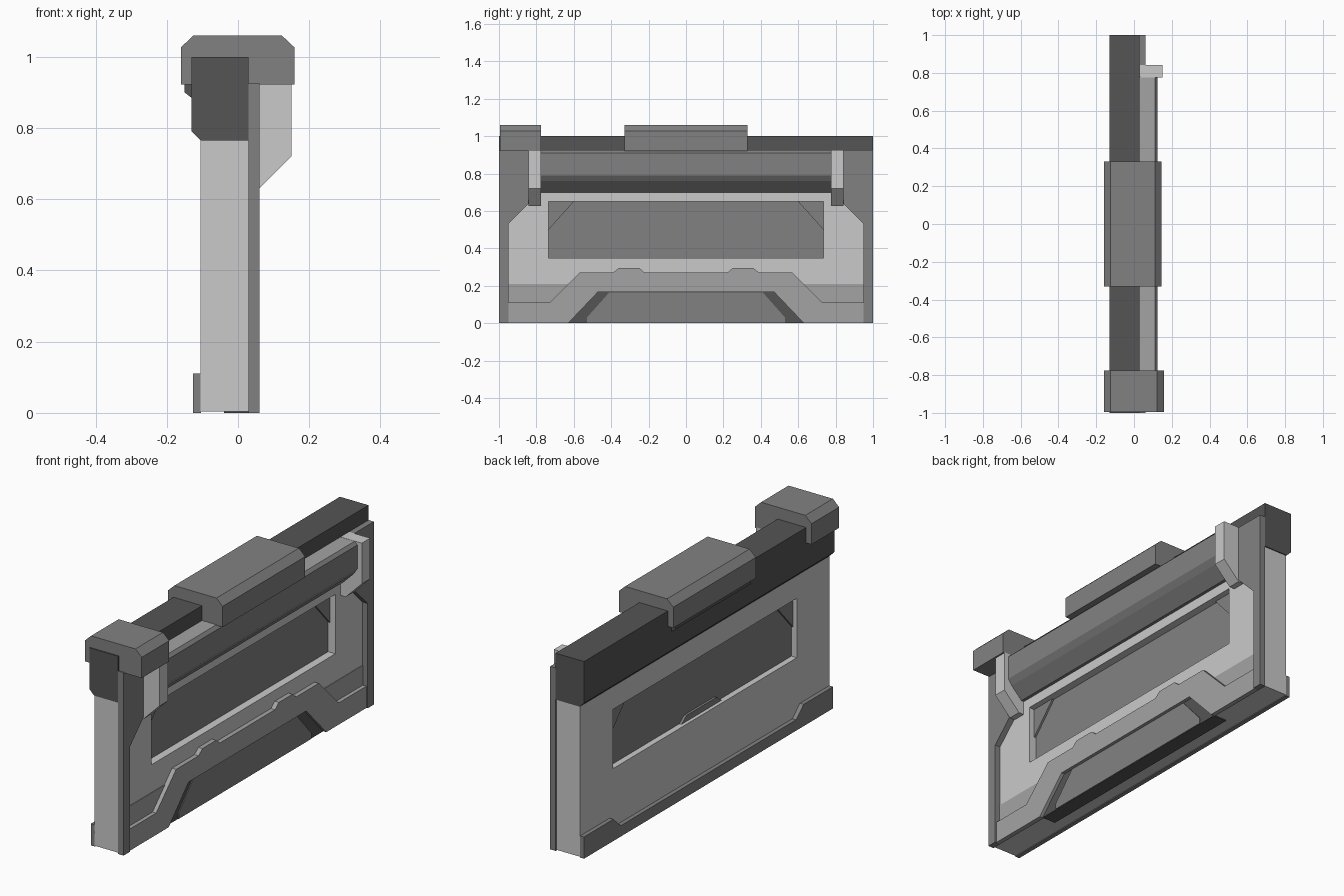
import bpy, bmesh

if "Cube" in bpy.data.objects:
    bpy.data.objects.remove(bpy.data.objects["Cube"])


def material(name, v):
    m = bpy.data.materials.new(name)
    m.diffuse_color = (v, v, v, 1)
    m.use_nodes = True
    m.node_tree.nodes["Principled BSDF"].inputs["Base Color"].default_value = m.diffuse_color
    return m


LIGHT = material("light grey", 0.59)
TRIM = material("pale mid grey", 0.37)
MID = material("mid grey", 0.222)
DARK = material("dark grey", 0.09)


def finish(name, bm, *mats):
    bmesh.ops.recalc_face_normals(bm, faces=bm.faces)
    me = bpy.data.meshes.new(name)
    bm.to_mesh(me)
    bm.free()
    for m in mats:
        me.materials.append(m)
    ob = bpy.data.objects.new(name, me)
    bpy.context.collection.objects.link(ob)
    return ob


def prism(name, pts, axis, a, b, *mats):
    """Extrude a (y,z) profile along x, or an (x,z) profile along y."""
    bm = bmesh.new()
    place = (lambda p, t: (t, p[0], p[1])) if axis == 'x' else (lambda p, t: (p[0], t, p[1]))
    lo = [bm.verts.new(place(p, a)) for p in pts]
    hi = [bm.verts.new(place(p, b)) for p in pts]
    n = len(pts)
    bm.faces.new(lo)
    bm.faces.new(hi)
    for i in range(n):
        j = (i + 1) % n
        bm.faces.new((lo[i], lo[j], hi[j], hi[i]))
    return finish(name, bm, *mats)


def rect(a0, b0, a1, b1):
    return [(a0, b0), (a1, b0), (a1, b1), (a0, b1)]


def sym(half):
    """Complete a profile symmetric in y."""
    return half + [(-y, z) for y, z in reversed(half)]


# wall slab with window opening
bm = bmesh.new()
loops = [[bm.verts.new((x, y, z)) for y, z in r]
         for x in (-0.105, 0.03)
         for r in (rect(-0.995, 0.004, 0.995, 0.8), rect(-0.735, 0.35, 0.735, 0.65))]
for p, q in ((0, 1), (2, 3), (0, 2), (1, 3)):
    A, B = loops[p], loops[q]
    for i in range(4):
        j = (i + 1) % 4
        bm.faces.new((A[i], A[j], B[j], B[i]))
finish("wall_slab", bm, LIGHT)

# window pane, corner gussets and sill tab
prism("window_pane", rect(-0.74, 0.345, 0.74, 0.655), 'x', -0.075, -0.01, MID)
for s in (-1, 1):
    prism("window_corner", [(s * 0.735, 0.5), (s * 0.735, 0.65), (s * 0.6, 0.65)],
          'x', -0.085, 0.0, MID)
prism("window_tab", sym([(-0.16, 0.35), (-0.12, 0.38)]), 'x', -0.087, -0.07, MID)

# dark top rail with lower back chamfer
prism("top_rail", [(-0.13, 0.79), (-0.105, 0.765), (0.03, 0.765), (0.03, 1.0), (-0.13, 1.0)],
      'y', -1, 1, DARK)
prism("rail_back_strip", [(-0.128, 0.883), (-0.15, 0.9), (-0.15, 0.925), (-0.128, 0.925)],
      'y', -0.3, 0.3, DARK)

# front beam: pale on top, mid grey elsewhere
beam = prism("front_beam", [(0.03, 0.70), (0.045, 0.70), (0.105, 0.76), (0.125, 0.79),
                            (0.125, 0.91), (0.11, 0.925), (0.03, 0.925)],
             'y', -0.777, 0.777, MID, TRIM)
for f in beam.data.polygons:
    if f.normal.z > 0.9:
        f.material_index = 1

# side frames and brackets
for s in (-1, 1):
    prism("side_frame", [(s * y, z) for y, z in
                         ((1, 0), (0.95, 0), (0.95, 0.53), (0.84, 0.64), (0.78, 0.64),
                          (0.78, 0.925), (1, 0.925))], 'x', 0.029, 0.06, MID)
    prism("bracket", [(0.031, 0.63), (0.06, 0.63), (0.15, 0.72), (0.15, 0.926), (0.031, 0.926)],
          'y', s * 0.775, s * 0.842, LIGHT)


# caps straddling the rail
def cap(name, y0, y1, r):
    prism(name, [(-0.16, 0.922), (-0.16, 1.027), (-0.125, 1.06), (r - 0.035, 1.06), (r, 1.027),
                 (r, 0.922), (0.029, 0.922), (0.029, 0.99), (-0.129, 0.99), (-0.129, 0.922)],
          'y', y0, y1, MID)


cap("centre_cap", -0.33, 0.33, 0.145)
cap("end_cap", -0.995, -0.775, 0.158)

# painted lower band
prism("lower_band", rect(-0.95, 0.005, 0.95, 0.21), 'x', 0.028, 0.033, TRIM)

# stepped base trim with open trapezoid cutout
prism("base_trim", sym([(-0.63, 0), (-0.95, 0), (-0.95, 0.11), (-0.73, 0.11), (-0.57, 0.27),
                        (-0.39, 0.27), (-0.36, 0.295), (-0.25, 0.295), (-0.22, 0.27)])
      + [(0.47, 0.168), (-0.47, 0.168)], 'x', 0.029, 0.053, TRIM)
prism("recess_surround", sym([(-0.64, 0), (-0.47, 0.172)]), 'x', 0.03, 0.036, DARK)
prism("recess_panel", sym([(-0.53, 0.001), (-0.53, 0.03), (-0.41, 0.165)]), 'x', 0.034, 0.04, MID)
prism("recess_underside", rect(-0.63, 0, 0.63, 0.008), 'x', -0.04, 0.035, DARK)

# skirting on the back, raised at both ends
prism("back_skirting", sym([(-0.995, 0), (-0.995, 0.11), (-0.76, 0.11), (-0.70, 0.055)]),
      'x', -0.126, -0.104, MID)
